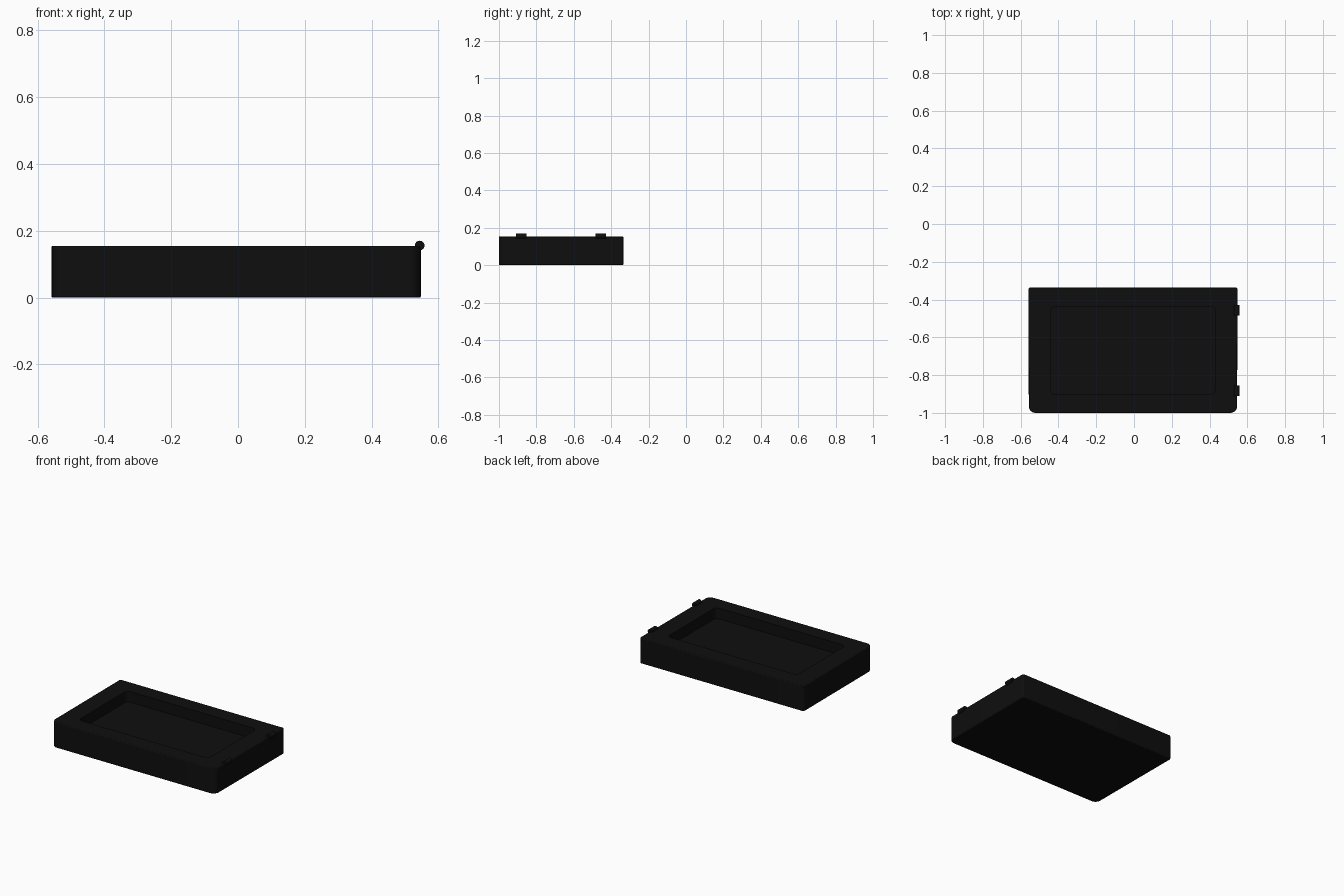
import bpy, bmesh, math

if "Cube" in bpy.data.objects:
    bpy.data.objects.remove(bpy.data.objects["Cube"])

black = bpy.data.materials.new("black_plastic")
black.diffuse_color = (0.0045, 0.0045, 0.0045, 1)
black.use_nodes = True
black.node_tree.nodes["Principled BSDF"].inputs["Base Color"].default_value = black.diffuse_color


def rounded_outline(corners, steps=6):
    """Corners are (x, y, radius, start angle), listed counter-clockwise."""
    pts = []
    for x, y, r, start in corners:
        sx = 1 if x < 0 else -1
        sy = 1 if y < -0.67 else -1
        for i in range(steps + 1):
            a = math.radians(start + 90 * i / steps)
            pts.append((x + sx * r + r * math.cos(a), y + sy * r + r * math.sin(a)))
    return pts


def prism(name, outline, z0, z1):
    bm = bmesh.new()
    face = bm.faces.new([bm.verts.new((x, y, z0)) for x, y in outline])
    ext = bmesh.ops.extrude_face_region(bm, geom=[face])
    bm.faces.new(face.verts[:]) if not face.is_valid else None
    for v in ext["geom"]:
        if isinstance(v, bmesh.types.BMVert):
            v.co.z = z1
    bmesh.ops.recalc_face_normals(bm, faces=bm.faces)
    mesh = bpy.data.meshes.new(name)
    bm.to_mesh(mesh)
    bm.free()
    mesh.materials.append(black)
    ob = bpy.data.objects.new(name, mesh)
    bpy.context.collection.objects.link(ob)
    return ob


def smooth(ob):
    bpy.ops.object.select_all(action="DESELECT")
    ob.select_set(True)
    bpy.context.view_layer.objects.active = ob
    bpy.ops.object.shade_smooth_by_angle(angle=math.radians(35))


# Tray body: round corners at the front, nearly square at the back
body = prism("tray_body", rounded_outline([
    (-0.557, -1.0, 0.035, 180), (0.546, -1.0, 0.035, 270),
    (0.548, -0.335, 0.012, 0), (-0.559, -0.335, 0.012, 90)]), 0.0, 0.155)
bevel = body.modifiers.new("soft_edges", "BEVEL")
bevel.width = 0.005
bevel.segments = 2
bevel.limit_method = "ANGLE"
bevel.angle_limit = math.radians(60)

# Shallow recess in the top of the tray
cutter = prism("recess_cutter", rounded_outline([
    (-0.443, -0.902, 0.025, 180), (0.43, -0.902, 0.025, 270),
    (0.43, -0.436, 0.025, 0), (-0.443, -0.436, 0.025, 90)]), 0.09, 0.3)
cutter.hide_render = True
cutter.hide_set(True)
cut = body.modifiers.new("recess", "BOOLEAN")
cut.operation = "DIFFERENCE"
cut.solver = "EXACT"
cut.object = cutter
smooth(body)

# Two hinge barrels on the right top edge
for name, y in (("front_hinge", -0.882), ("back_hinge", -0.457)):
    bpy.ops.mesh.primitive_cylinder_add(
        vertices=24, radius=0.0145, depth=0.056,
        location=(0.544, y, 0.156), rotation=(math.pi / 2, 0, 0))
    hinge = bpy.context.object
    hinge.name = name
    hinge.data.materials.append(black)
    smooth(hinge)
